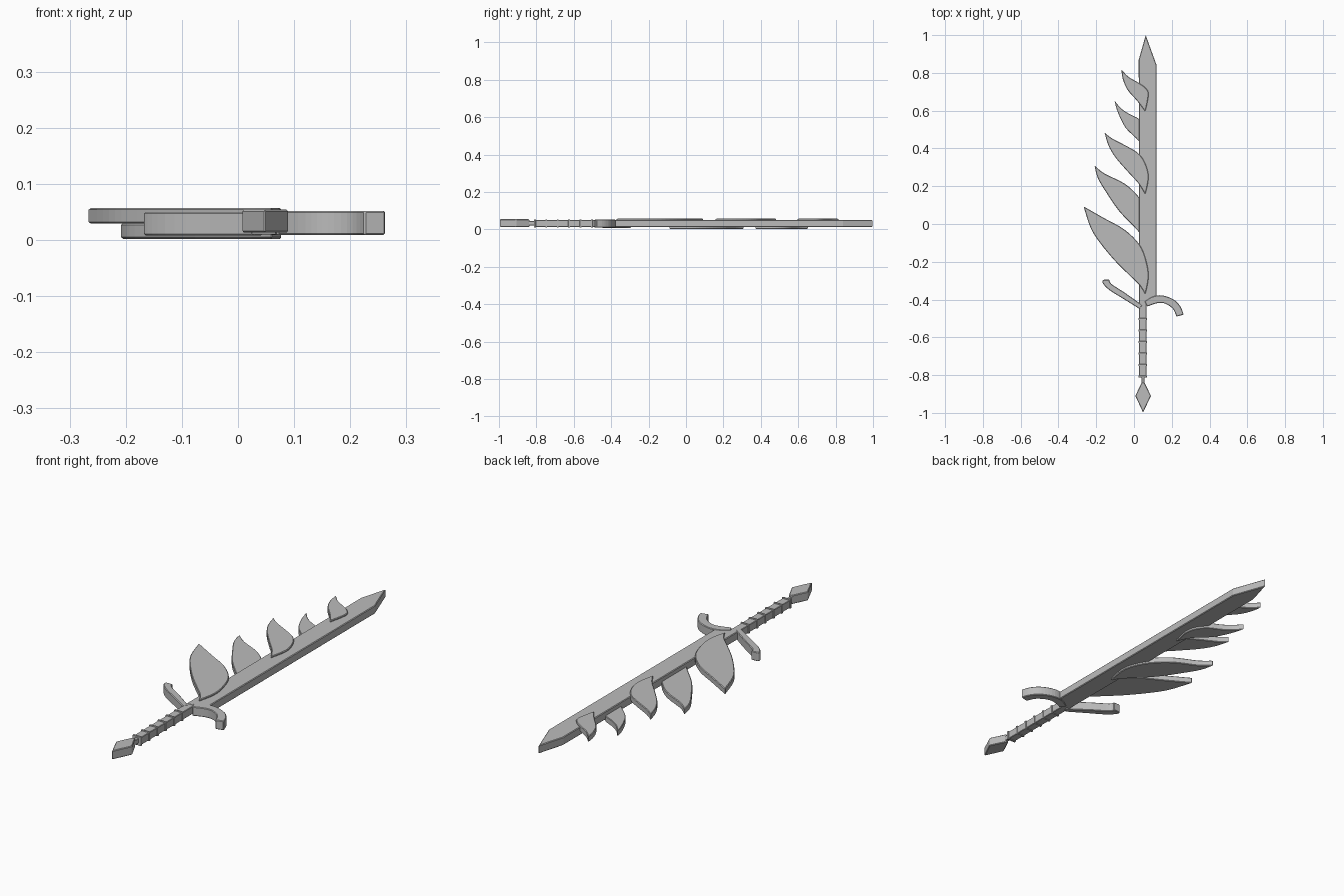
import bpy, bmesh
from mathutils import Vector
from mathutils.geometry import interpolate_bezier

cube = bpy.data.objects.get("Cube")
if cube:
    bpy.data.objects.remove(cube)

GREY = (0.5, 0.5, 0.5, 1)
metal = bpy.data.materials.new("plain grey")
metal.use_nodes = True
metal.diffuse_color = GREY
metal.node_tree.nodes["Principled BSDF"].inputs["Base Color"].default_value = GREY


def smooth_line(points, steps=5):
    """Curve through the points with gentle tangents."""
    pts = [Vector((x, y, 0)) for x, y in points]
    last = len(pts) - 1
    tan = [(pts[min(i + 1, last)] - pts[max(i - 1, 0)]) / 6 for i in range(last + 1)]
    out = []
    for i in range(last):
        seg = interpolate_bezier(pts[i], pts[i] + tan[i], pts[i + 1] - tan[i + 1], pts[i + 1], steps)
        out += seg[:-1]
    return [(p.x, p.y) for p in out] + [points[-1]]


def plate(name, outline, z0, z1, bevel=0.003):
    """Flat outline extruded from z0 to z1 with a small edge bevel."""
    bm = bmesh.new()
    face = bm.faces.new([bm.verts.new((x, y, z0)) for x, y in outline])
    top = bmesh.ops.extrude_face_region(bm, geom=[face])["geom"]
    for v in top:
        if isinstance(v, bmesh.types.BMVert):
            v.co.z = z1
    bmesh.ops.recalc_face_normals(bm, faces=bm.faces)
    mesh = bpy.data.meshes.new(name)
    bm.to_mesh(mesh)
    bm.free()
    obj = bpy.data.objects.new(name, mesh)
    bpy.context.collection.objects.link(obj)
    mesh.materials.append(metal)
    if bevel:
        mod = obj.modifiers.new("edge bevel", 'BEVEL')
        mod.width = bevel
        mod.segments = 1
        mod.limit_method = 'ANGLE'
        mod.angle_limit = 0.8
    return obj


def block(name, x, half, y0, y1, z0, z1, bevel=0.002):
    return plate(name, [(x - half, y0), (x + half, y0), (x + half, y1), (x - half, y1)], z0, z1, bevel)


# Blade
plate("blade", [(0.027, -0.42), (0.066, -0.42), (0.12, -0.39), (0.12, 0.84),
                (0.062, 1.0), (0.025, 0.87)], 0.012, 0.05)

# Feathers: the upper edge runs tip to root, the lower edge root to tip
feathers = [
    ([(-0.267, 0.093), (-0.156, 0.03), (-0.05, -0.03), (0.03, -0.11), (0.066, -0.2),
      (0.077, -0.283), (0.06, -0.373)],
     [(0.03, -0.325), (-0.024, -0.272), (-0.103, -0.193), (-0.18, -0.1), (-0.23, -0.02)]),
    ([(-0.209, 0.31), (-0.156, 0.267), (-0.05, 0.214), (0.024, 0.145), (0.066, 0.07),
      (0.077, 0.0), (0.06, -0.09)],
     [(0.024, -0.04), (-0.077, 0.066), (-0.15, 0.172), (-0.193, 0.246)]),
    ([(-0.156, 0.484), (-0.114, 0.452), (-0.034, 0.41), (0.024, 0.373), (0.06, 0.32),
      (0.077, 0.246), (0.06, 0.156)],
     [(0.024, 0.214), (-0.034, 0.278), (-0.098, 0.352), (-0.135, 0.415)]),
    ([(-0.103, 0.653), (-0.066, 0.61), (-0.02, 0.58), (0.024, 0.558), (0.06, 0.52),
      (0.077, 0.46), (0.06, 0.37)],
     [(0.024, 0.44), (-0.045, 0.51), (-0.087, 0.595)]),
    ([(-0.066, 0.817), (-0.03, 0.78), (0.02, 0.75), (0.06, 0.722), (0.077, 0.685), (0.06, 0.595)],
     [(0.018, 0.65), (-0.034, 0.71), (-0.06, 0.77)]),
]
for i, (upper, lower) in enumerate(feathers):
    outline = smooth_line(upper)[:-1] + smooth_line([upper[-1]] + lower + [upper[0]])[:-1]
    z0 = 0.002 if i % 2 else 0.029
    plate(f"feather_{i + 1}", outline, z0, z0 + 0.028)

# Curved guard arms
right_arm = smooth_line([(0.03, -0.45), (-0.05, -0.4), (-0.13, -0.35), (-0.166, -0.312), (-0.162, -0.295)])
right_arm += smooth_line([(-0.13, -0.295), (-0.12, -0.317), (-0.05, -0.363), (0.045, -0.43)])
plate("guard_arm_right", right_arm, 0.008, 0.05)
left_arm = smooth_line([(0.056, -0.41), (0.098, -0.384), (0.15, -0.378), (0.21, -0.4),
                        (0.246, -0.437), (0.263, -0.48)])
left_arm += smooth_line([(0.225, -0.49), (0.204, -0.447), (0.16, -0.42), (0.12, -0.42), (0.07, -0.437)])
plate("guard_arm_left", left_arm, 0.009, 0.052)

# Grip with raised bands
GRIP_X = 0.046
block("grip", GRIP_X, 0.019, -0.81, -0.4, 0.013, 0.049)
for i in range(6):
    y = -0.808 + i * 0.061
    block(f"grip_band_{i + 1}", GRIP_X, 0.022, y - 0.005, y + 0.005, 0.01, 0.052, 0.001)

# Neck and diamond pommel
block("pommel_neck", 0.048, 0.008, -0.85, -0.8, 0.021, 0.045)
plate("pommel", [(0.007, -0.91), (0.048, -0.998), (0.09, -0.91), (0.055, -0.838), (0.041, -0.838)],
      0.013, 0.054)
